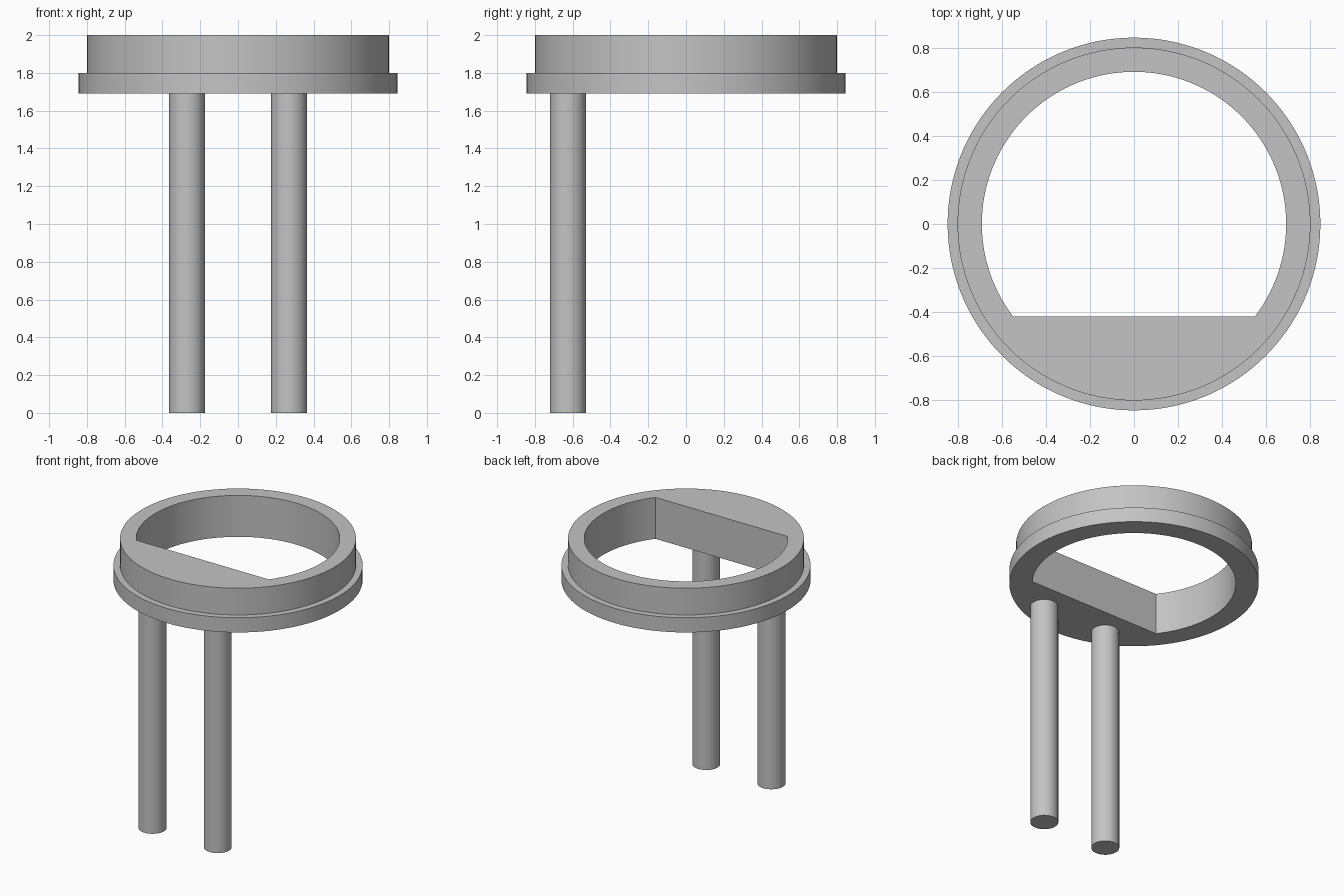
import bpy
import bmesh
import math

OUTER_R, COLLAR_R, HOLE_R = 0.845, 0.80, 0.69
FLAT_Y = -0.42
BASE_Z, STEP_Z, TOP_Z = 1.69, 1.80, 2.0

cube = bpy.data.objects.get("Cube")
if cube:
    bpy.data.objects.remove(cube)

grey = bpy.data.materials.new("plain grey")
grey.use_nodes = True
colour = (0.55, 0.55, 0.55, 1)
grey.diffuse_color = colour
grey.node_tree.nodes["Principled BSDF"].inputs["Base Color"].default_value = colour


def finish(bm, name):
    """Turn a bmesh into a grey object with smooth curves and sharp edges."""
    bmesh.ops.recalc_face_normals(bm, faces=bm.faces)
    mesh = bpy.data.meshes.new(name)
    bm.to_mesh(mesh)
    bm.free()
    mesh.materials.append(grey)
    obj = bpy.data.objects.new(name, mesh)
    bpy.context.collection.objects.link(obj)
    bpy.ops.object.select_all(action='DESELECT')
    obj.select_set(True)
    bpy.context.view_layer.objects.active = obj
    bpy.ops.object.shade_smooth_by_angle(angle=math.radians(30))
    return obj


# Stepped ring: the angles land exactly on both ends of the flat
corner = math.asin(FLAT_Y / HOLE_R)
arc, chord = math.pi - 2 * corner, math.pi + 2 * corner
angles = [corner + arc * i / 96 for i in range(96)]
angles += [corner + arc + chord * i / 40 for i in range(40)]


def hole_radius(a):
    s = math.sin(a)
    return min(HOLE_R, FLAT_Y / s) if s < 0 else HOLE_R


bm = bmesh.new()


def loop(radius, z):
    return [bm.verts.new((radius(a) * math.cos(a), radius(a) * math.sin(a), z))
            for a in angles]


loops = [loop(hole_radius, BASE_Z),
         loop(lambda a: OUTER_R, BASE_Z),
         loop(lambda a: OUTER_R, STEP_Z),
         loop(lambda a: COLLAR_R, STEP_Z),
         loop(lambda a: COLLAR_R, TOP_Z),
         loop(hole_radius, TOP_Z)]
n = len(angles)
for k, low in enumerate(loops):
    high = loops[(k + 1) % len(loops)]
    for i in range(n):
        j = (i + 1) % n
        bm.faces.new((low[i], low[j], high[j], high[i]))
finish(bm, "stepped_ring")

# Two round pins under the solid segment
for side, x in (("left", 0.27), ("right", -0.27)):
    bm = bmesh.new()
    bmesh.ops.create_cone(bm, cap_ends=True, segments=48,
                          radius1=0.095, radius2=0.095, depth=BASE_Z)
    bmesh.ops.translate(bm, verts=bm.verts, vec=(x, -0.625, BASE_Z / 2))
    finish(bm, side + "_pin")
